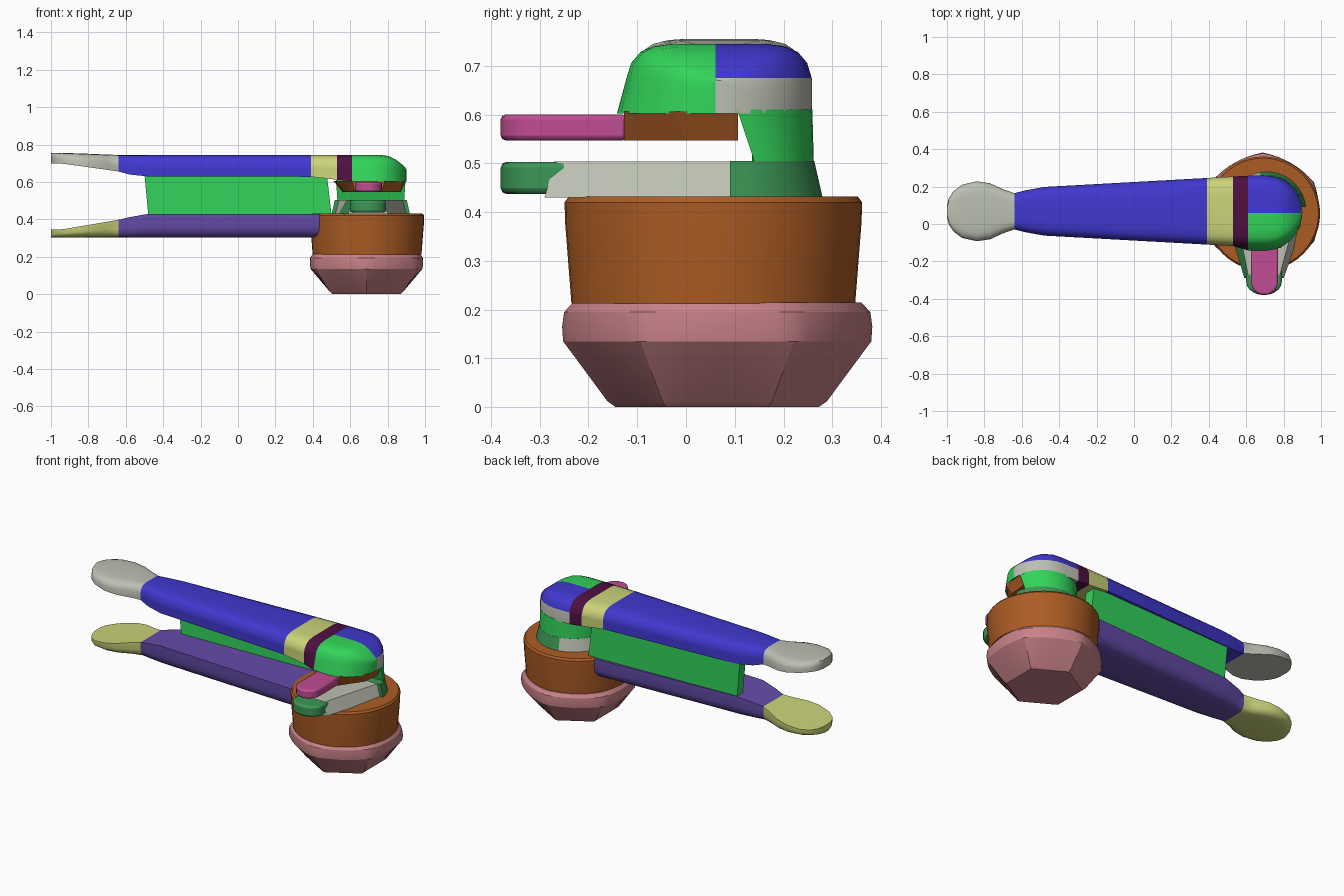
import bpy, bmesh, math

cube = bpy.data.objects.get("Cube")
if cube:
    bpy.data.objects.remove(cube, do_unlink=True)


def lin(c):
    c /= 255
    return c / 12.92 if c <= 0.04045 else ((c + 0.055) / 1.055) ** 2.4


def material(name, r, g, b):
    m = bpy.data.materials.new(name)
    m.use_nodes = True
    col = (lin(r), lin(g), lin(b), 1)
    m.diffuse_color = col
    m.node_tree.nodes["Principled BSDF"].inputs["Base Color"].default_value = col
    return m


BLUE = material("blue", 64, 56, 208)
PURPLE = material("purple", 102, 76, 170)
GREEN = material("green", 50, 212, 90)
DARK_GREEN = material("dark green", 60, 150, 86)
YELLOW = material("pale yellow", 204, 212, 122)
MAROON = material("maroon", 78, 16, 66)
ORANGE = material("burnt orange", 172, 92, 36)
ROSE = material("rose", 200, 130, 136)
MAGENTA = material("magenta", 192, 76, 146)
GREY = material("warm grey", 188, 192, 178)


def make(name, bm, mats, rule=None, bevel=0):
    """Turn a bmesh into an object, colouring faces by a rule on their centre."""
    bmesh.ops.recalc_face_normals(bm, faces=bm.faces)
    if rule:
        for f in bm.faces:
            f.material_index = mats.index(rule(f.calc_center_median()))
    me = bpy.data.meshes.new(name)
    bm.to_mesh(me)
    bm.free()
    ob = bpy.data.objects.new(name, me)
    bpy.context.collection.objects.link(ob)
    for m in mats:
        me.materials.append(m)
    if bevel:
        mod = ob.modifiers.new("bevel", 'BEVEL')
        mod.width, mod.segments, mod.limit_method = bevel, 2, 'ANGLE'
    bpy.ops.object.select_all(action='DESELECT')
    ob.select_set(True)
    bpy.context.view_layer.objects.active = ob
    bpy.ops.object.shade_smooth_by_angle(angle=math.radians(32))
    return ob


def loft(rings):
    """Skin closed rings of equal point count and cap both ends."""
    bm = bmesh.new()
    vs = [[bm.verts.new(p) for p in r] for r in rings]
    n = len(vs[0])
    for a, b in zip(vs, vs[1:]):
        for i in range(n):
            j = (i + 1) % n
            bm.faces.new((a[i], a[j], b[j], b[i]))
    bm.faces.new(vs[0])
    bm.faces.new(vs[-1])
    return bm


def cut(bm, co, no):
    geom = bm.verts[:] + bm.edges[:] + bm.faces[:]
    bmesh.ops.bisect_plane(bm, geom=geom, plane_co=co, plane_no=no, dist=1e-5)


# Arm section: flat inner side (0), rounded outer side (1)
SECTION = [(1, 0), (1, .5), (.95, .72), (.85, .88), (.72, .96), (.5, 1),
           (-.5, 1), (-.72, .96), (-.85, .88), (-.95, .72), (-1, .5), (-1, 0)]


def arm(stations):
    rings = []
    for x, hw, inner, outer in stations:
        flare = 1.1 if x > .6 else 1
        rings.append([(x, .068 + hw * u * (flare if (u, t) == (-1, 0) else 1),
                       inner + (outer - inner) * t) for u, t in SECTION])
    return loft(rings)


# Upper arm: paddle tip, long arm, two bands and the domed joint cap
paddle = [(-1, .03), (-.99, .07), (-.965, .108), (-.92, .142), (-.84, .16),
          (-.77, .15), (-.70, .118), (-.64, .097)]
upper = [(x, w, .70 - max(0, x + .95) * .14, .755 - max(0, x + .9) * .04)
         for x, w in paddle]
upper += [(-.58, .112, .64, .745), (-.48, .13, .63, .745), (.39, .178, .628, .745),
          (.53, .186, .612, .745), (.61, .19, .604, .745)]
for deg in (0, 15, 30, 45, 60, 72, 82, 88):
    s, c = math.sin(math.radians(deg)), math.cos(math.radians(deg))
    upper.append((.71 + .19 * s, .19 * c, .602, .745 - .075 * max(0, (s - .3) / .7) ** 2))


def upper_rule(c):
    if c.x < -.64:
        return GREY
    if c.x < .39:
        return BLUE
    if c.x < .53:
        return YELLOW
    if c.x < .61:
        return MAROON
    if c.y < .06:
        return GREEN
    return BLUE if c.z > .675 else GREY


bm = arm(upper)
cut(bm, (0, .06, 0), (0, 1, 0))
cut(bm, (0, 0, .675), (0, 0, 1))
make("upper_arm", bm, [GREY, BLUE, YELLOW, MAROON, GREEN], upper_rule)

# Lower arm with its paddle tip
lower = [(x, w, .345 + max(0, x + .95) * .17, .303) for x, w in paddle]
lower += [(-.58, .112, .412, .303), (-.48, .13, .43, .303), (.45, .178, .43, .303)]
make("lower_arm", arm(lower), [YELLOW, PURPLE],
     lambda c: YELLOW if c.x < -.64 else PURPLE)


def prism(bottom, top, z0, z1):
    return loft([[(x, y, z0) for x, y in bottom], [(x, y, z1) for x, y in top]])


# Thin wall joining both arms along the back edge
make("side_wall", prism([(-.48, .135), (.5, .165), (.5, .232), (-.48, .192)],
                        [(-.5, .135), (.475, .165), (.475, .232), (-.5, .192)],
                        .425, .64), [GREEN])


# Round base: hexagonal foot blending to a rounded rim
def turned(rings, cx, cy, n=48):
    out = []
    for z, r, hexa in rings:
        ring = []
        for i in range(n):
            a = 2 * math.pi * i / n
            d = (a % (math.pi / 3))
            d = min(d, math.pi / 3 - d)
            poly = math.cos(math.pi / 6) / math.cos(d)
            k = r * (1 - hexa + hexa * poly)
            ring.append((cx + k * math.cos(a), cy + k * math.sin(a), z))
        out.append(ring)
    return loft(out)


make("foot", turned([(0, .208, 1), (.012, .225, 1), (.135, .316, .4), (.165, .318, .35),
                     (.195, .314, .3), (.215, .295, .2)], .687, .064), [ROSE])
make("base_drum", turned([(.213, .291, 0), (.38, .304, 0), (.42, .305, 0),
                          (.432, .296, 0)], .69, .056), [ORANGE])


def tongue(x0, x1, y_tip, y_end, n=10):
    """Tongue outline with a rounded tip towards the front."""
    r, cx = (x1 - x0) / 2, (x0 + x1) / 2
    depth = min(r, .07)
    pts = [(cx - r * math.cos(math.pi * i / n),
            y_tip + depth - depth * math.sin(math.pi * i / n)) for i in range(n + 1)]
    return [(x0, y_end)] + pts + [(x1, y_end)]


def half_disc(y_front, r, n=16):
    """Rear half disc outline around the joint axis."""
    a0 = math.asin((y_front - .07) / r)
    return [(.71 + r * math.cos(a), .07 + r * math.sin(a))
            for a in (a0 + (math.pi - 2 * a0) * i / n for i in range(n + 1))]


# Upper lever and its tapered hub
lever = tongue(.625, .77, -.38, -.12)
make("upper_lever", prism(lever, lever, .547, .6), [MAGENTA], bevel=.01)
make("lever_hub", prism([(.625, -.127), (.77, -.127), (.86, .0), (.87, .107), (.56, .107), (.57, .0)],
                        [(.61, -.127), (.785, -.127), (.89, -.02), (.895, .107), (.51, .107), (.52, -.02)],
                        .547, .606), [ORANGE])

# Lower lever plate: rounded tip, grey body, curved rear
tip = tongue(.6, .79, -.38, -.22)
make("lower_lever", prism(tip, tip, .437, .503), [DARK_GREEN], bevel=.012)
make("lower_plate", prism([(.59, -.29), (.8, -.29), (.85, -.15), (.9, .092), (.52, .092), (.54, -.12)],
                          [(.61, -.27), (.78, -.27), (.81, -.16), (.88, .092), (.54, .092), (.58, -.12)],
                          .43, .504),
     [GREY, DARK_GREEN], lambda c: DARK_GREEN if c.x < .65 and c.y < -.12 else GREY)
make("plate_rear", prism(half_disc(.09, .21), half_disc(.09, .193), .43, .505),
     [GREY, DARK_GREEN], lambda c: GREY if c.x < .66 else DARK_GREEN)

# Neck carrying the joint cap
make("neck", prism(half_disc(.14, .192), half_disc(.105, .189), .504, .61), [GREEN])
